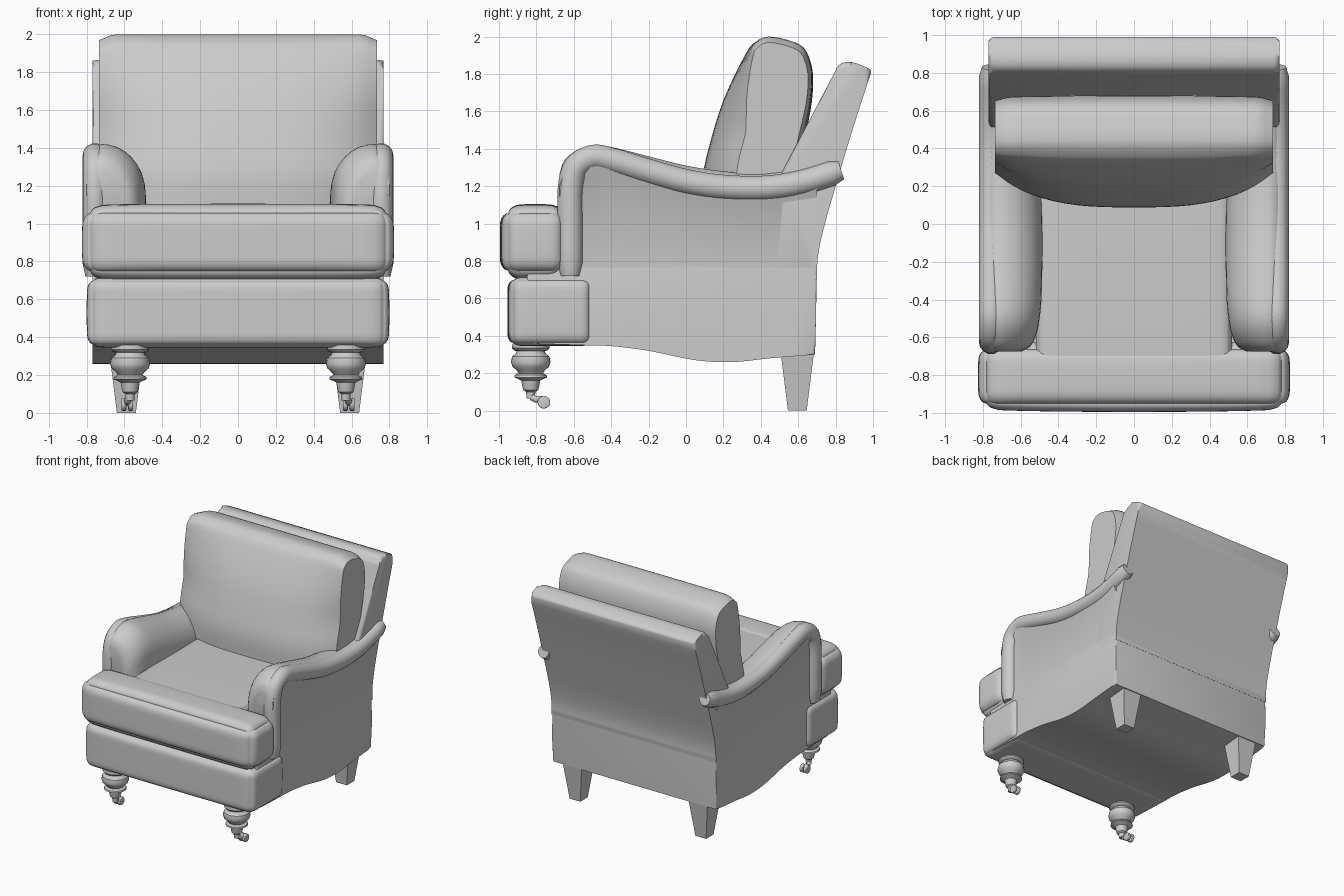
import bpy, bmesh, math
from mathutils import Vector

if "Cube" in bpy.data.objects:
    bpy.data.objects.remove(bpy.data.objects["Cube"])

GREY = (0.6, 0.6, 0.6, 1)
fabric = bpy.data.materials.new("plain grey")
fabric.use_nodes = True
fabric.diffuse_color = GREY
fabric.node_tree.nodes["Principled BSDF"].inputs["Base Color"].default_value = GREY


def finish(name, bm, angle=40):
    bmesh.ops.recalc_face_normals(bm, faces=bm.faces)
    mesh = bpy.data.meshes.new(name)
    bm.to_mesh(mesh)
    bm.free()
    mesh.materials.append(fabric)
    ob = bpy.data.objects.new(name, mesh)
    bpy.context.scene.collection.objects.link(ob)
    bpy.ops.object.select_all(action='DESELECT')
    ob.select_set(True)
    bpy.context.view_layer.objects.active = ob
    bpy.ops.object.shade_smooth_by_angle(angle=math.radians(angle))
    return ob


def spline(points, steps=5):
    """Smooth open curve through the points."""
    p = [Vector(q) for q in points]
    p = [2 * p[0] - p[1]] + p + [2 * p[-1] - p[-2]]
    out = []
    for a, b, c, d in zip(p, p[1:], p[2:], p[3:]):
        for i in range(steps):
            t = i / steps
            out.append((2 * b + (c - a) * t + (2 * a - 5 * b + 4 * c - d) * t * t
                        + (3 * b - a - 3 * c + d) * t ** 3) / 2)
    return out + [p[-2]]


def loft(name, rings, bevel=0, angle=40):
    """Skin closed rings of equal length and cap both ends."""
    bm = bmesh.new()
    vs = [[bm.verts.new(p) for p in r] for r in rings]
    n = len(vs[0])
    for a, b in zip(vs, vs[1:]):
        for i in range(n):
            bm.faces.new((a[i], a[(i + 1) % n], b[(i + 1) % n], b[i]))
    caps = [bm.faces.new(vs[0]), bm.faces.new(vs[-1])]
    if bevel:
        edges = list({e for f in caps for e in f.edges})
        bmesh.ops.bevel(bm, geom=edges, offset=bevel, segments=3, profile=0.5, affect='EDGES')
    return finish(name, bm, angle)


def prism(name, profile, half, bevel):
    return loft(name, [[(x, y, z) for y, z in profile] for x in (-half, half)], bevel)


def pillow(name, lo, hi, r, bulge):
    """Rounded box with softly swollen faces."""
    lo, hi = Vector(lo), Vector(hi)
    half, mid = (hi - lo) / 2, (hi + lo) / 2
    bm = bmesh.new()
    bmesh.ops.create_cube(bm, size=2)
    bmesh.ops.subdivide_edges(bm, edges=bm.edges[:], cuts=19, use_grid_fill=True)
    for v in bm.verts:
        p = v.co.copy()
        q = Vector([math.sin(c * math.pi / 2) * h for c, h in zip(p, half)])
        core = Vector([max(-h + r, min(h - r, c)) for c, h in zip(q, half)])
        d = q - core
        q = core + d.normalized() * r
        for i in range(3):
            j, k = (i + 1) % 3, (i + 2) % 3
            q[i] += p[i] * bulge[i] * (1 - p[j] ** 4) * (1 - p[k] ** 2)
        v.co = mid + q
    return finish(name, bm, 60)


def turned(name, profile, x, y, n=24):
    ring = [(math.cos(2 * math.pi * i / n), math.sin(2 * math.pi * i / n)) for i in range(n)]
    return loft(name, [[(x + r * c, y + r * s, z) for c, s in ring] for r, z in profile])


def tube(name, path, radius, squash=1.0, n=14):
    """Round tube along a path lying in a plane of constant x."""
    rings = []
    for i, p in enumerate(path):
        t = (path[min(i + 1, len(path) - 1)] - path[max(i - 1, 0)]).normalized()
        side = Vector((1, 0, 0))
        up = t.cross(side)
        s = 0.75 if i in (0, len(path) - 1) else 1
        rings.append([p + radius * s * (math.cos(a) * side * squash + math.sin(a) * up)
                      for a in (2 * math.pi * k / n for k in range(n))])
    return loft(name, rings, 0, 50)


# Frame: lower body with sagging underside, and raked back
under = spline([(-.85, .36), (-.55, .35), (-.4, .345), (-.2, .32), (.05, .27), (.25, .26), (.45, .28), (.69, .3)])
rear_low = [(.695, .5), (.7, .78)]
prism("body_frame", [tuple(p) for p in under] + rear_low + [(-.85, .78)], .77, .015)

rear = spline([(.7, .7), (.705, .82), (.735, .97), (.8, 1.2), (.89, 1.5), (.99, 1.81)])
top = spline([(.985, 1.825), (.93, 1.85), (.87, 1.865), (.82, 1.85), (.79, 1.8)], 3)
prism("back_rest", [tuple(p) for p in rear + top] + [(.5, 1.25), (.45, .7)], .77, .03)

# Upholstered front rail and T-shaped seat cushion
pillow("front_rail", (-.785, -.94, .345), (.785, -.5, .715), .06, (.015, .015, 0))
pillow("seat_front", (-.805, -.975, .725), (.805, -.64, 1.08), .085, (.02, .02, .025))
pillow("seat_cushion", (-.52, -.85, .725), (.52, .5, 1.085), .05, (0, 0, .015))

# Back cushion: side profile swept across the width, front swollen in the middle
front = [(.09, 1.1), (.09, 1.25), (.12, 1.4), (.2, 1.66), (.32, 1.91), (.37, 1.97)]
crown = [(.44, 2.0), (.55, 1.98), (.63, 1.94)]
behind = [(.67, 1.85), (.68, 1.75), (.665, 1.6), (.61, 1.35), (.55, 1.15), (.5, 1.09)]
outline = spline(front + crown + behind, 3)
rings = []
for i in range(-15, 16):
    t = math.sin(i / 15 * math.pi / 2)
    shrink = 1 - .07 * max(0, abs(t) - .9) / .1
    ring = []
    for y, z in outline:
        fall = max(0, min(1, (2.0 - z) / .5))
        pull = (.17 if y < .1 + (z - 1.1) * .42 else -.02) * fall * abs(t) ** 3
        ring.append((t * .735, .42 + (y + pull - .42) * shrink, 1.55 + (z - 1.55) * shrink))
    rings.append(ring)
loft("back_cushion", rings, 0, 50)

# Arm stations: y, top height, inner edge
stations = spline([(-.675, 1.27, .6), (-.65, 1.34, .55), (-.58, 1.395, .515), (-.5, 1.42, .5), (-.4, 1.41, .49),
                   (-.2, 1.36, .485), (0, 1.31, .485), (.2, 1.28, .49), (.4, 1.27, .5), (.7, 1.31, .52)], 3)
roll = [(-.62, .72), (-.62, 1), (-.62, 1.18), (-.59, 1.3), (-.5, 1.355), (-.4, 1.34), (-.2, 1.28),
        (0, 1.225), (.2, 1.195), (.42, 1.19), (.62, 1.22), (.83, 1.285)]
foot_profile = [(.098, .36), (.1, .335), (.09, .322), (.075, .318), (.08, .305), (.1, .29), (.106, .26),
                (.098, .235), (.075, .215), (.065, .2), (.085, .19), (.088, .178), (.065, .168),
                (.05, .16), (.045, .13), (.04, .11), (.025, .1), (.022, .065)]

for side, s in (("left", 1), ("right", -1)):
    # Padded arm with rounded inner shoulder
    rings = []
    for y, h, a in stations:
        w = .72 - a
        inner = [(.72 - w * math.cos(k * math.pi / 16), h - .24 * (1 - math.sin(k * math.pi / 16)))
                 for k in range(9)]
        section = [(a, .7)] + inner + [(.765, h - .02), (.8, h - .07), (.8, h - .12), (.77, h - .17), (.77, .7)]
        rings.append([(s * x, y if z > .75 else max(y, -.6), z) for x, z in section])
    loft(side + "_arm", rings, 0, 50)

    # Rolled edge running down the arm front and along the top
    path = [Vector((s * .757, y, z)) for y, z in spline(roll, 4)]
    tube(side + "_arm_roll", path, .068, .95)

    # Turned front foot with caster
    turned(side + "_front_foot", foot_profile, s * .57, -.83)
    arm = spline([(s * .58, -.83, .075), (s * .583, -.8, .06), (s * .585, -.775, .062), (s * .585, -.755, .045)], 4)
    tube(side + "_caster_fork", arm, .018)
    for offset in (-.018, .018):
        cx = s * .585 + offset
        disc = [(math.cos(k * math.pi / 8) * .034, math.sin(k * math.pi / 8) * .034) for k in range(16)]
        loft(side + "_caster_wheel", [[(cx + dx, -.76 + u, .045 + v) for u, v in disc]
                                      for dx in (-.013, .013)], .006)

    # Tapered square back leg
    rings = []
    for z, h in ((0, .05), (.32, .09)):
        rings.append([(s * .59 + u * h, .595 + v * h, z) for u, v in ((-1, -1), (1, -1), (1, 1), (-1, 1))])
    loft(side + "_back_leg", rings)
